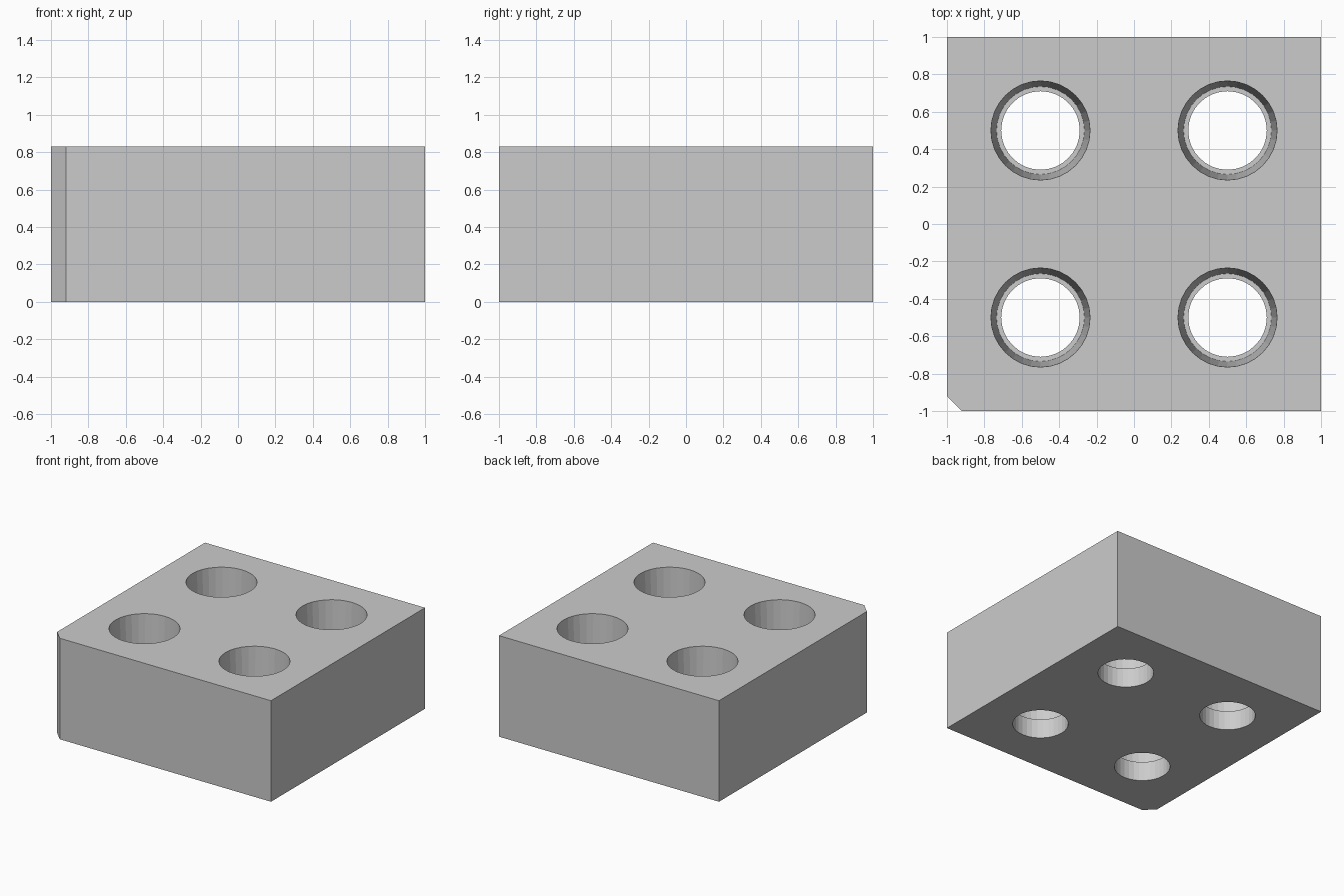
import bpy, bmesh, math

if "Cube" in bpy.data.objects:
    bpy.data.objects.remove(bpy.data.objects["Cube"])

HEIGHT = 0.83
LEDGE = 0.16
CHAMFER = 0.08
SIDES = 32

grey = bpy.data.materials.new("light grey")
grey.diffuse_color = (0.6, 0.6, 0.6, 1)
grey.use_nodes = True
grey.node_tree.nodes["Principled BSDF"].inputs["Base Color"].default_value = grey.diffuse_color


def make_object(name, bm):
    bmesh.ops.recalc_face_normals(bm, faces=bm.faces[:])
    mesh = bpy.data.meshes.new(name)
    bm.to_mesh(mesh)
    bm.free()
    mesh.materials.append(grey)
    obj = bpy.data.objects.new(name, mesh)
    bpy.context.collection.objects.link(obj)
    return obj


def add_turned(bm, cx, cy, profile):
    """Closed solid of revolution from (radius, z) pairs."""
    rings = []
    for r, z in profile:
        rings.append([bm.verts.new((cx + r * math.cos(2 * math.pi * i / SIDES),
                                    cy + r * math.sin(2 * math.pi * i / SIDES), z))
                      for i in range(SIDES)])
    for a, b in zip(rings, rings[1:]):
        for i in range(SIDES):
            j = (i + 1) % SIDES
            bm.faces.new((a[i], a[j], b[j], b[i]))
    bm.faces.new(rings[0])
    bm.faces.new(rings[-1])


# Block with one chamfered upright corner (front left)
bm = bmesh.new()
outline = [(-1 + CHAMFER, -1), (1, -1), (1, 1), (-1, 1), (-1, -1 + CHAMFER)]
base = bm.faces.new([bm.verts.new((x, y, 0)) for x, y in outline])
top = bmesh.ops.extrude_face_region(bm, geom=[base], use_keep_orig=True)
bmesh.ops.translate(bm, vec=(0, 0, HEIGHT),
                    verts=[g for g in top["geom"] if isinstance(g, bmesh.types.BMVert)])
block = make_object("rack_block", bm)

# Stepped, tapered wells: straight drain hole, ledge, then widening wall
slope = (0.265 - 0.235) / (HEIGHT - LEDGE)
profile = [(0.21, -0.1), (0.21, LEDGE), (0.235, LEDGE),
           (0.265 + slope * 0.1, HEIGHT + 0.1)]
bm = bmesh.new()
for x in (-0.5, 0.5):
    for y in (-0.5, 0.5):
        add_turned(bm, x, y, profile)
cutter = make_object("well_cutter", bm)
cutter.hide_render = True
cutter.hide_viewport = False

# Cut the wells and drop the cutter
mod = block.modifiers.new("wells", 'BOOLEAN')
mod.operation = 'DIFFERENCE'
mod.solver = 'EXACT'
mod.object = cutter
bpy.context.view_layer.objects.active = block
block.select_set(True)
bpy.ops.object.modifier_apply(modifier=mod.name)
bpy.data.objects.remove(cutter, do_unlink=True)
